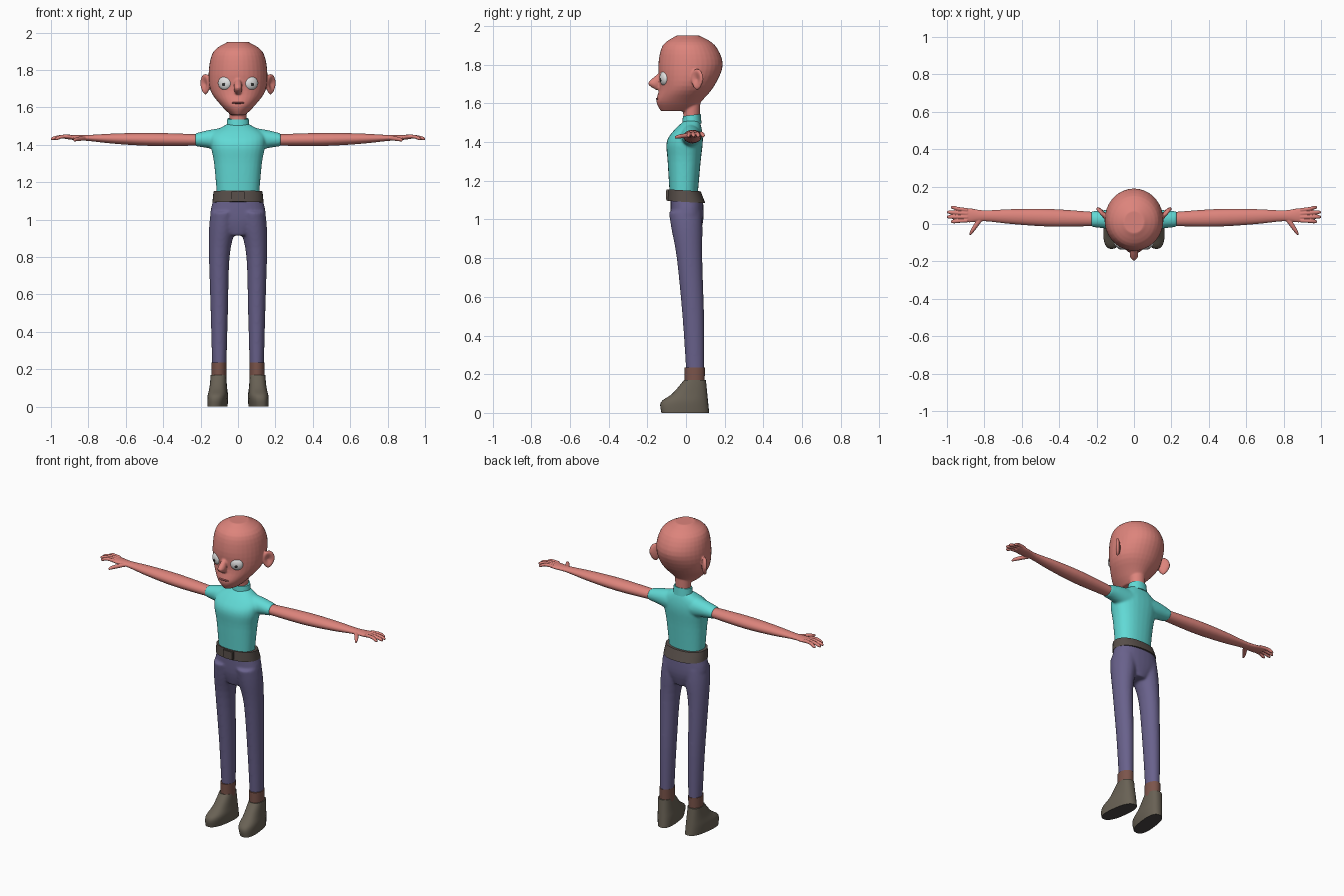
import bpy, bmesh, math
from mathutils import Vector, Matrix

if "Cube" in bpy.data.objects:
    bpy.data.objects.remove(bpy.data.objects["Cube"], do_unlink=True)

SIDES = {"left": 1, "right": -1}
PLANES = {
    "X": (Vector.Fill(3, 0), "y", "z"),
    "Y": (Vector.Fill(3, 0), "x", "z"),
    "Z": (Vector.Fill(3, 0), "x", "y"),
}


def material(name, red, green, blue):
    mat = bpy.data.materials.new(name)
    mat.use_nodes = True
    mat.diffuse_color = (red, green, blue, 1)
    shader = next(node for node in mat.node_tree.nodes if node.type == "BSDF_PRINCIPLED")
    shader.inputs["Base Color"].default_value = mat.diffuse_color
    return mat


skin = material("skin pink", .72, .23, .2)
teal = material("shirt teal", .12, .7, .67)
purple = material("trouser purple", .14, .12, .26)
shoe_brown = material("shoe brown", .14, .12, .09)
sole_dark = material("sole dark", .07, .06, .06)
belt_brown = material("belt brown", .1, .08, .07)
cuff_brown = material("cuff red brown", .2, .09, .07)
eye_white = material("eye white", .75, .75, .75)
pupil_black = material("pupil black", .03, .03, .03)
lip_red = material("lip red", .33, .09, .09)


def smooth_path(rings, steps=4):
    """Interpolate rings with a smooth spline through all of them."""
    keys = [Vector(ring) for ring in rings]
    keys = [keys[0], *keys, keys[-1]]
    for before, start, end, after in zip(keys, keys[1:], keys[2:], keys[3:]):
        leave, arrive = (end - before) / 2, (after - start) / 2
        for step in range(steps):
            t = step / steps
            ease = t * t * (3 - 2 * t)
            yield (start.lerp(end, ease) + leave * t * (1 - t) ** 2
                   - arrive * t * t * (1 - t))
    yield keys[-1]


def loft(bm, rings, axis="Z", power=2, side=1, count=28):
    """Skin rings of x, y, z and two radii lying across the given axis."""
    origin, first, second = PLANES[axis]
    loops = []
    for ring in smooth_path(rings):
        loop = []
        for index in range(count):
            angle = math.tau * index / count
            wave = [math.copysign(abs(value) ** (2 / power), value)
                    for value in (math.cos(angle), math.sin(angle))]
            offset = origin.copy()
            setattr(offset, first, wave[0] * ring[3])
            setattr(offset, second, wave[1] * ring[4])
            point = Vector(ring[:3]) + offset
            point.x *= side
            loop.append(bm.verts.new(point))
        loops.append(loop)
    for low, high in zip(loops, loops[1:]):
        for index in range(count):
            bm.faces.new((low[index - 1], low[index], high[index], high[index - 1]))
    bm.faces.new(loops[0])
    bm.faces.new(loops[-1])


def upright(rows, x=0):
    """Turn rows of height, half width, front and back into rings."""
    return [(x, (front + back) / 2, z, width, (back - front) / 2)
            for z, width, front, back in rows]


def ball(bm, center, scale, turn=0, warp=None):
    verts = bmesh.ops.create_uvsphere(bm, u_segments=24, v_segments=16, radius=1)["verts"]
    if warp:
        for vert in verts:
            warp(vert.co)
    place = Matrix.LocRotScale(center, Matrix.Rotation(turn, 3, "Z"), Vector(scale))
    bmesh.ops.transform(bm, matrix=place, verts=verts)


def finish(bm, name, *materials, voxel=0, relax=5):
    """Make the object; a voxel size fuses overlapping pieces into one skin."""
    bmesh.ops.recalc_face_normals(bm, faces=bm.faces)
    mesh = bpy.data.meshes.new(name)
    bm.to_mesh(mesh)
    bm.free()
    obj = bpy.data.objects.new(name, mesh)
    bpy.context.collection.objects.link(obj)
    for mat in materials:
        mesh.materials.append(mat)
    bpy.ops.object.select_all(action="DESELECT")
    obj.select_set(True)
    bpy.context.view_layer.objects.active = obj
    if voxel:
        fuse = obj.modifiers.new("fuse", "REMESH")
        fuse.mode = "VOXEL"
        fuse.voxel_size = voxel
        soften = obj.modifiers.new("soften", "SMOOTH")
        soften.iterations = relax
        bpy.ops.object.modifier_apply(modifier="fuse")
        bpy.ops.object.modifier_apply(modifier="soften")
    bpy.ops.object.shade_smooth_by_angle(angle=math.radians(50))
    return obj


def ear_shape(point):
    """Hollow the front of a ball and narrow its lower end."""
    radius = math.hypot(point.x, point.z)
    if point.y < 0:
        point.y += 1.3 * max(0, 1 - 1.3 * radius)
    point.x *= 1 + min(0, point.z) / 3


# Head with neck, nose and ears
head = bmesh.new()
loft(head, upright([
    (1.56, .04, -.13, .04), (1.61, .09, -.153, .08), (1.69, .147, -.137, .146),
    (1.8, .156, -.143, .19), (1.9, .13, -.12, .15), (1.95, .055, -.05, .07)]), count=36)
loft(head, upright([(1.48, .043, -.01, .07), (1.62, .05, -.02, .075)]))
loft(head, [(0, -.125, 1.76, .01, .01), (0, -.16, 1.705, .023, .036), (0, -.14, 1.67, .012, .016)])
for side in SIDES.values():
    ball(head, Vector((.174 * side, .058, 1.724)), (.04, .016, .056),
         side * math.radians(50), ear_shape)
finish(head, "head", skin, voxel=.005)

# Eyes and mouth
for label, side in SIDES.items():
    turn = math.radians(22) * side
    center = Vector((.07 * side, -.113, 1.73))
    eye = bmesh.new()
    ball(eye, center, (.038, .021, .037), turn)
    finish(eye, label + "_eye", eye_white)
    pupil = bmesh.new()
    gaze = Vector((math.sin(turn), -math.cos(turn), -.4))
    ball(pupil, center + gaze * .02, (.009, .003, .009), turn)
    finish(pupil, label + "_pupil", pupil_black)
mouth = bmesh.new()
ball(mouth, Vector((0, -.141, 1.624)), (.036, .015, .007))
finish(mouth, "mouth", lip_red)

# Shirt with short sleeves
shirt = bmesh.new()
loft(shirt, upright([
    (1.12, .112, -.084, .06), (1.3, .128, -.095, .076), (1.4, .146, -.1, .087),
    (1.46, .137, -.063, .083), (1.51, .06, -.01, .07)]), power=2.3)
for side in SIDES.values():
    loft(shirt, [(.06, .02, 1.425, .06, .07), (.15, .025, 1.43, .05, .05),
                 (.228, .026, 1.427, .042, .035)], axis="X", side=side)
finish(shirt, "shirt", teal, voxel=.006, relax=10)

# Collar, higher at the back
collar = bmesh.new()
loft(collar, upright([(1.49, .062, -.02, .08), (1.54, .057, -.016, .076)]))
for vert in collar.verts:
    vert.co.z += (vert.co.y - .03) / 8
finish(collar, "collar", teal)

# Arms with hands: forearm and palm rows give distance, depth and thickness
for label, side in SIDES.items():
    arm = bmesh.new()
    rows = [(.2, .037, .03), (.45, .047, .035), (.65, .04, .028), (.8, .029, .016),
            (.88, .038, .013), (.93, .034, .008)]
    loft(arm, [(x, .02 + .03 * x, 1.425 + .018 * x * x, depth, thick)
               for x, depth, thick in rows], axis="X", side=side)
    for finger in range(4):
        base = .018 + .019 * finger
        tip = .013 + .025 * finger
        reach = 1 if finger in (1, 2) else .98
        loft(arm, [(.89, base, 1.444, .01, .01), (.94, (base + tip) / 2, 1.444, .01, .01),
                   (reach - .015, tip, 1.435, .01, .01), (reach, tip, 1.43, .005, .005)],
             axis="X", side=side, count=14)
    loft(arm, [(.815, .035, 1.436, .018, .012), (.86, -.03, 1.43, .013, .011),
               (.876, -.058, 1.424, .006, .006)], axis="Y", side=side, count=16)
    finish(arm, label + "_arm", skin, voxel=.003, relax=4)

# Trousers: leg rows give height, half width and half depth
trousers = bmesh.new()
loft(trousers, upright([
    (.915, .06, -.06, .07), (1, .146, -.078, .09), (1.11, .132, -.08, .088)]), power=2.3)
for side in SIDES.values():
    rows = [(.21, .038, .047), (.5, .046, .056), (.8, .055, .066), (.95, .07, .08), (1.04, .07, .085)]
    loft(trousers, [(.1 - .1 * max(0, z - .8), .05 - .05 * z * z, z, width, depth)
                    for z, width, depth in rows], side=side)
finish(trousers, "trousers", purple, voxel=.007, relax=8)

# Belt and buckle, lower at the back
belt = bmesh.new()
loft(belt, upright([(1.09, .137, -.095, .1), (1.15, .131, -.092, .076)]), power=2.3, count=36)
for vert in belt.verts:
    vert.co.z -= .06 * vert.co.y
finish(belt, "belt", belt_brown)
buckle = bmesh.new()
bmesh.ops.create_cube(buckle, size=1, matrix=Matrix.LocRotScale(
    Vector((0, -.094, 1.126)), None, Vector((.07, .02, .056))))
bmesh.ops.bevel(buckle, geom=buckle.edges[:], offset=.004, segments=2, affect="EDGES")
finish(buckle, "buckle", belt_brown)

# Cuffs and shoes with toes turned out
for label, side in SIDES.items():
    cuff = bmesh.new()
    loft(cuff, upright([(.15, .04, -.006, .096), (.235, .041, -.008, .098)], x=.102), side=side)
    finish(cuff, label + "_cuff", cuff_brown)
    shoe = bmesh.new()
    rows = [(0, .05, -.127), (.055, .053, -.13), (.1, .047, -.07), (.17, .041, -.01)]
    loft(shoe, upright([(z, width, front, .12 - .1 * z) for z, width, front in rows], x=.105),
         power=2.5, side=side)
    for vert in shoe.verts:
        vert.co.x -= side * .12 * (vert.co.y - .03) * (1 - vert.co.z / .17)
    body = finish(shoe, label + "_shoe", shoe_brown, sole_dark)
    for face in body.data.polygons:
        face.material_index = int(face.normal.z < -.9 and face.center.z < .01)
